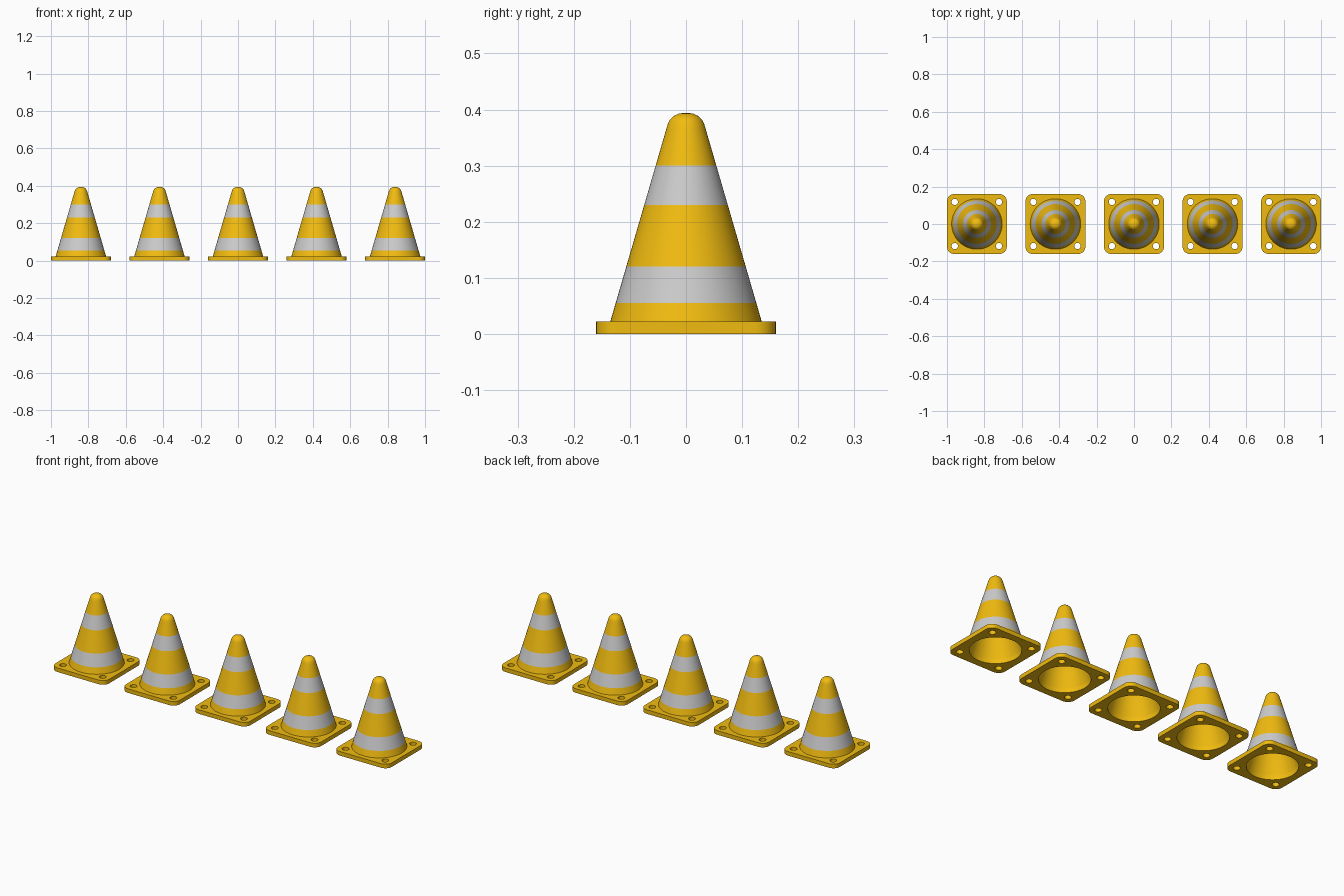
import bpy, bmesh
from math import cos, sin, pi, radians

if "Cube" in bpy.data.objects:
    bpy.data.objects.remove(bpy.data.objects["Cube"])

SPACING, COUNT = 0.42, 5
PLATE_TOP, BORE = 0.022, 0.122


def material(name, color):
    m = bpy.data.materials.new(name)
    m.diffuse_color = color
    m.use_nodes = True
    m.node_tree.nodes["Principled BSDF"].inputs["Base Color"].default_value = m.diffuse_color
    return m


yellow = material("yellow_plastic", (0.88, 0.5, 0.005, 1))
grey = material("grey_band", (0.55, 0.55, 0.55, 1))


def finish(obj, angle=35):
    bm = bmesh.new()
    bm.from_mesh(obj.data)
    bmesh.ops.remove_doubles(bm, verts=bm.verts, dist=1e-5)
    bmesh.ops.recalc_face_normals(bm, faces=bm.faces)
    bm.to_mesh(obj.data)
    bm.free()
    bpy.ops.object.select_all(action='DESELECT')
    obj.select_set(True)
    bpy.context.view_layer.objects.active = obj
    bpy.ops.object.shade_smooth_by_angle(angle=radians(angle))


def link(name, mesh):
    obj = bpy.data.objects.new(name, mesh)
    bpy.context.collection.objects.link(obj)
    return obj


def arc(cx, cy, r, start, sweep, n):
    return [(cx + r * cos(start + sweep * i / n), cy + r * sin(start + sweep * i / n))
            for i in range(n + 1)]


# Base plate: rounded square with a central bore and four corner holes
def plate_mesh(half=0.16, corner=0.038, hole_at=0.118, hole_r=0.017):
    outline, c = [], half - corner
    for k, (sx, sy) in enumerate([(1, 1), (-1, 1), (-1, -1), (1, -1)]):
        outline += arc(sx * c, sy * c, corner, k * pi / 2, pi / 2, 8)
    loops = [outline, arc(0, 0, BORE, 0, 2 * pi, 64)[:-1]]
    loops += [arc(sx * hole_at, sy * hole_at, hole_r, 0, 2 * pi, 24)[:-1]
              for sx in (1, -1) for sy in (1, -1)]
    curve = bpy.data.curves.new("plate_outline", 'CURVE')
    curve.dimensions, curve.fill_mode = '2D', 'BOTH'
    curve.extrude = PLATE_TOP / 2
    for pts in loops:
        s = curve.splines.new('POLY')
        s.points.add(len(pts) - 1)
        for p, (x, y) in zip(s.points, pts):
            p.co = (x, y, 0, 1)
        s.use_cyclic_u = True
    tmp = link("plate_helper", curve)
    bpy.context.view_layer.update()
    mesh = bpy.data.meshes.new_from_object(
        tmp.evaluated_get(bpy.context.evaluated_depsgraph_get()))
    bpy.data.objects.remove(tmp)
    for v in mesh.vertices:
        v.co.z += PLATE_TOP / 2
    mesh.materials.clear()
    mesh.materials.append(yellow)
    return mesh


# Hollow cone: outer profile with bands and rounded tip, then inner wall
def cone_mesh(n=64):
    def outer(z):
        return 0.135 - (z - PLATE_TOP) * 0.291
    profile = [(outer(z), z) for z in (PLATE_TOP, 0.055, 0.12, 0.23, 0.30, 0.366)]
    profile += [(0.0325, 0.374), (0.0285, 0.382), (0.022, 0.3885),
                (0.013, 0.3925), (0.006, 0.3937), (0, 0.394)]
    profile += [(0, 0.382), (0.015, 0.379), (0.023, 0.366), (BORE, PLATE_TOP)]
    bands = (1, 3)
    bm = bmesh.new()
    rings = [[bm.verts.new((r * cos(2 * pi * i / n), r * sin(2 * pi * i / n), z))
              for i in range(n)] for r, z in profile]
    for k, (a, b) in enumerate(zip(rings, rings[1:])):
        if profile[k][0] == profile[k + 1][0] == 0:
            continue
        for i in range(n):
            j = (i + 1) % n
            f = bm.faces.new((a[i], a[j], b[j], b[i]))
            f.material_index = 1 if k in bands else 0
    mesh = bpy.data.meshes.new("cone_body")
    # Collapse the tip rings before storing the mesh
    bmesh.ops.remove_doubles(bm, verts=bm.verts, dist=1e-5)
    bm.to_mesh(mesh)
    bm.free()
    mesh.materials.append(yellow)
    mesh.materials.append(grey)
    # Inner wall is an open shell, so orient it with the rest of the surface
    return mesh


# Row of five identical cones
plate, body = plate_mesh(), cone_mesh()
for i in range(COUNT):
    x = (i - (COUNT - 1) / 2) * SPACING
    for name, mesh in (("base_plate", plate), ("cone_body", body)):
        obj = link(f"{name}_{i + 1}", mesh)
        obj.location.x = x
        if i == 0:
            if name == "base_plate":
                finish(obj)
            else:
                bpy.ops.object.select_all(action='DESELECT')
                obj.select_set(True)
                bpy.context.view_layer.objects.active = obj
                bpy.ops.object.shade_smooth_by_angle(angle=radians(35))
